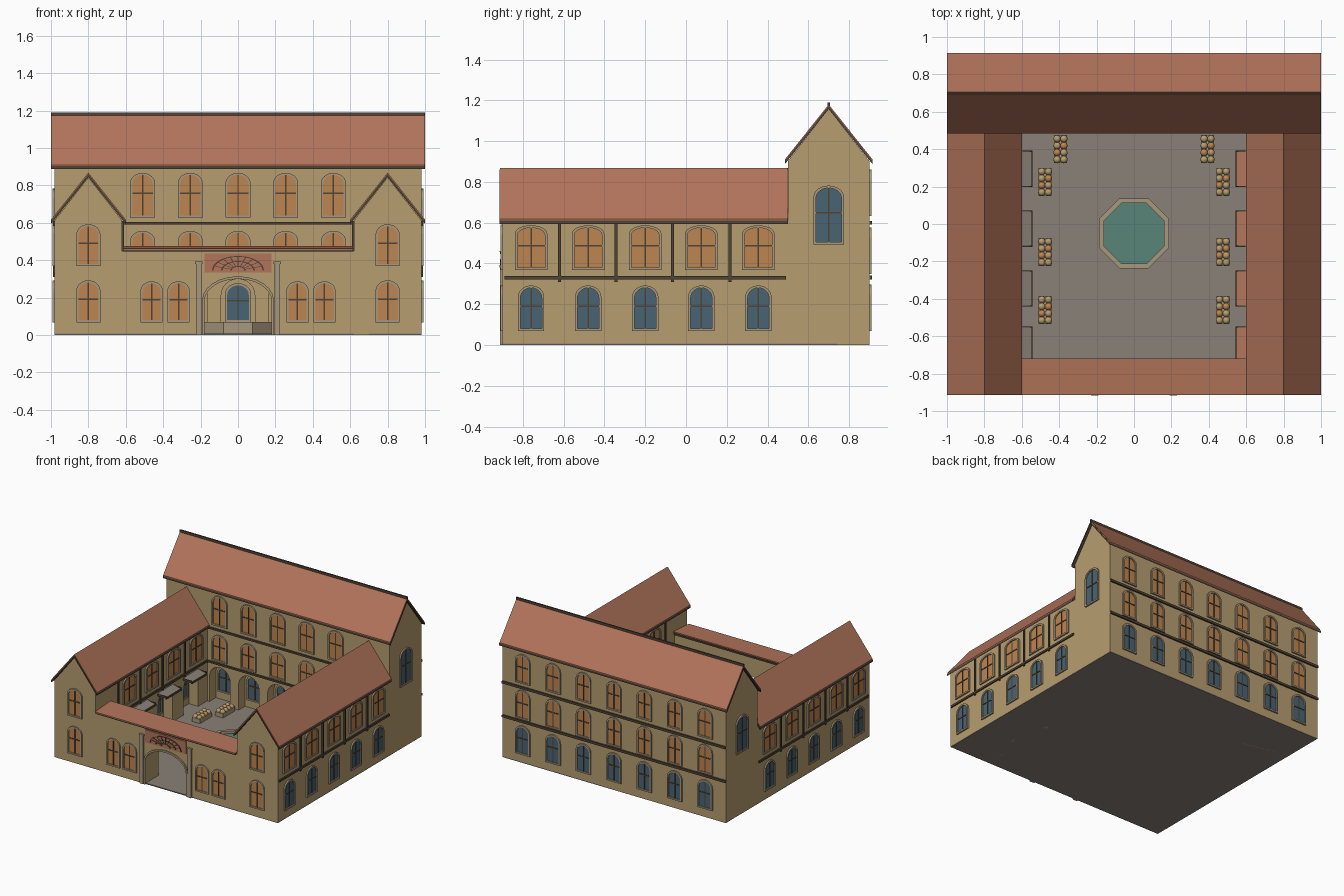
import bpy, bmesh, math
from mathutils import Matrix, Vector

cube = bpy.data.objects.get("Cube")
if cube:
    bpy.data.objects.remove(cube)


def linear(c):
    c /= 255
    return c / 12.92 if c < 0.04 else ((c + 0.055) / 1.055) ** 2.4


PALETTE = {
    "plaster": (182, 157, 111), "roof_tile": (178, 116, 90), "dark_wood": (80, 68, 54),
    "paving": (138, 129, 119), "stone": (168, 152, 126), "amber_glass": (190, 133, 80),
    "blue_glass": (74, 100, 116), "water": (88, 132, 120),
}
MATS = {}
for name, rgb in PALETTE.items():
    m = bpy.data.materials.new(name)
    m.use_nodes = True
    col = [linear(c) for c in rgb] + [1]
    m.diffuse_color = col
    m.node_tree.nodes["Principled BSDF"].inputs["Base Color"].default_value = col
    MATS[name] = m
INDEX = {name: i for i, name in enumerate(PALETTE)}


# ---- helpers: profiles live in (u, v) and are pushed out along depth d (towards -y)
def prism(bm, pts, d0, d1, mat):
    a = [bm.verts.new((u, -d0, v)) for u, v in pts]
    b = [bm.verts.new((u, -d1, v)) for u, v in pts]
    faces = [bm.faces.new(a), bm.faces.new(b)]
    for i in range(len(pts)):
        j = (i + 1) % len(pts)
        faces.append(bm.faces.new((a[i], a[j], b[j], b[i])))
    for f in faces:
        f.material_index = INDEX[mat]


def box(bm, u0, u1, v0, v1, d0, d1, mat):
    prism(bm, [(u0, v0), (u1, v0), (u1, v1), (u0, v1)], d0, d1, mat)


def band(bm, outer, inner, d0, d1, mat, closed=True):
    n = len(outer)
    for i in range(n if closed else n - 1):
        j = (i + 1) % n
        prism(bm, [outer[i], outer[j], inner[j], inner[i]], d0, d1, mat)


def mesh_of(bm, name):
    bmesh.ops.recalc_face_normals(bm, faces=bm.faces)
    me = bpy.data.meshes.new(name)
    bm.to_mesh(me)
    bm.free()
    for m in MATS.values():
        me.materials.append(m)
    return me


def place(name, mesh, loc=(0, 0, 0), angle=0):
    if not isinstance(mesh, bpy.types.Mesh):
        mesh = mesh_of(mesh, name)
    ob = bpy.data.objects.new(name, mesh)
    ob.matrix_world = Matrix.Translation(loc) @ Matrix.Rotation(math.radians(angle), 4, "Z")
    bpy.context.scene.collection.objects.link(ob)
    return ob


def arch(w, top, rise, z0=0.0, n=12):
    arc = [(-w / 2 * math.cos(math.pi * i / n), top - rise + rise * math.sin(math.pi * i / n))
           for i in range(n + 1)]
    return [(-w / 2, z0)] + arc + [(w / 2, z0)]


def arcade_wall(u0, u1, top, centres, w, h, rise):
    pts = [(u0, 0)]
    for c in sorted(centres):
        pts += [(c + u, v) for u, v in arch(w, h, rise)]
    return pts + [(u1, 0), (u1, top), (u0, top)]


cache = {}


def window(name, loc, angle, w, h, rise, glass):
    key = (w, h, rise, glass)
    if key not in cache:
        bm = bmesh.new()
        t = 0.012
        prism(bm, arch(w, h, rise), -0.002, 0.003, glass)
        band(bm, arch(w + 2 * t, h + t, rise + t / 2, -t), arch(w, h, rise), -0.002, 0.011, "stone")
        box(bm, -0.004, 0.004, 0, h, 0, 0.007, "dark_wood")
        box(bm, -w / 2, w / 2, h * 0.53, h * 0.53 + 0.008, 0, 0.007, "dark_wood")
        cache[key] = mesh_of(bm, "window")
    place(name, cache[key], loc, angle)


def gable_roof(name, half, eave, ridge, d0, d1, loc, angle):
    def chevron(drop, t):
        e, r = eave - drop, ridge - drop
        return [(-half, e), (0, r), (half, e), (half, e - t), (0, r - t), (-half, e - t)]
    bm = bmesh.new()
    prism(bm, chevron(0, 0.007), d0 + 0.003, d1 - 0.003, "roof_tile")
    prism(bm, chevron(0.007, 0.016), d0, d1, "dark_wood")
    place(name, bm, loc, angle)


# ---- ground and courtyard
bm = bmesh.new()
box(bm, -0.98, 0.98, 0, 0.008, -0.9, 0.9, "paving")
place("courtyard_floor", bm)

# ---- rear main building
BAYS = [-0.51, -0.255, 0, 0.255, 0.51]
bm = bmesh.new()
section = [(-0.12, 0), (0.2, 0), (0.2, 0.902), (0, 1.158), (-0.2, 0.902), (-0.2, 0.34), (-0.12, 0.34)]
prism(bm, section, -0.98, 0.98, "plaster")
place("rear_building", bm, (0, 0.7, 0), 90)
bm = bmesh.new()
prism(bm, arcade_wall(-0.98, 0.98, 0.34, BAYS, 0.18, 0.3, 0.09), -0.58, -0.5, "plaster")
place("rear_arcade", bm)
gable_roof("rear_roof", 0.215, 0.91, 1.18, -1, 1, (0, 0.7, 0), 90)
bm = bmesh.new()
box(bm, -1, 1, 1.172, 1.19, -0.706, -0.694, "dark_wood")
for z in (0.322, 0.59):
    box(bm, -0.62, 0.62, z, z + 0.014, -0.505, -0.488, "dark_wood")
    box(bm, -0.98, 0.98, z, z + 0.018, -0.912, -0.89, "dark_wood")
place("rear_beams", bm)
for x in BAYS:
    window("rear_court_window", (x, 0.5, 0.64), 0, 0.11, 0.215, 0.05, "amber_glass")
    window("rear_court_window", (x, 0.5, 0.36), 0, 0.11, 0.185, 0.05, "amber_glass")
    window("arcade_door", (x, 0.58, 0.08), 0, 0.115, 0.185, 0.05, "blue_glass")
for i in range(-3, 4):
    for z, glass in ((0.08, "blue_glass"), (0.36, "amber_glass"), (0.645, "amber_glass")):
        window("rear_window", (i * 0.267, 0.9, z), 180, 0.105, 0.205, 0.05, glass)

# ---- side wings
WING_Y = [-0.76, -0.48, -0.2, 0.075, 0.355]
STALL_Y = [-0.645, -0.345, -0.025, 0.295]
for s, side in ((1, "left"), (-1, "right")):
    bm = bmesh.new()
    section = [(0.7, 0), (0.98, 0), (0.98, 0.613), (0.8, 0.843), (0.62, 0.613), (0.62, 0.34), (0.7, 0.34)]
    prism(bm, [(s * u, v) for u, v in section], -0.5, 0.9, "plaster")
    place(side + "_wing", bm)
    bm = bmesh.new()
    prism(bm, arcade_wall(-0.9, 0.5, 0.34, STALL_Y, 0.18, 0.3, 0.09), s * 0.62, s * 0.7, "plaster")
    place(side + "_wing_arcade", bm, (0, 0, 0), 90)
    gable_roof(side + "_wing_roof", 0.2, 0.617, 0.868, -0.5, 0.915, (s * 0.8, 0, 0), 0)

    # timber framing on the outer and courtyard faces
    bm = bmesh.new()
    for x, y0 in ((0.98, -0.89), (0.62, -0.74)):
        a, b = s * (x - 0.01), s * (x + 0.01)
        box(bm, y0, 0.49, 0.322, 0.338, a, b, "dark_wood")
        for y in (-0.62, -0.343, -0.067, 0.215):
            box(bm, y - 0.007, y + 0.007, 0.31, 0.61, a, b, "dark_wood")
    place(side + "_wing_timbers", bm, (0, 0, 0), 90)

    for y in WING_Y:
        window(side + "_wing_upper_window", (s * 0.98, y, 0.38), 90 * s, 0.135, 0.195, 0.035, "amber_glass")
        window(side + "_wing_lower_window", (s * 0.98, y, 0.08), 90 * s, 0.105, 0.2, 0.05, "blue_glass")
    for y in WING_Y[1:]:
        window(side + "_wing_court_window", (s * 0.62, y, 0.38), -90 * s, 0.135, 0.195, 0.035, "amber_glass")
    for y in STALL_Y:
        window(side + "_wing_door", (s * 0.7, y, 0.08), -90 * s, 0.115, 0.185, 0.05, "blue_glass")
    for z in (0.08, 0.38):
        window(side + "_gable_window", (s * 0.8, -0.9, z), 0, 0.105, 0.2, 0.05, "amber_glass")
    for x in (0.318, 0.462):
        window(side + "_front_window", (s * x, -0.9, 0.08), 0, 0.095, 0.195, 0.045, "amber_glass")
    window(side + "_end_window", (s * 0.98, 0.7, 0.505), 90 * s, 0.125, 0.265, 0.05, "blue_glass")

    # stall awnings with a timber edge
    for y in STALL_Y:
        bm = bmesh.new()
        slope = [(s * 0.62, 0.305), (s * 0.55, 0.29), (s * 0.55, 0.283), (s * 0.62, 0.298)]
        prism(bm, slope, -0.095, 0.095, "roof_tile" if s > 0 else "paving")
        box(bm, s * 0.543, s * 0.551, 0.275, 0.291, -0.097, 0.097, "dark_wood")
        for d in (-0.097, 0.091):
            box(bm, s * 0.545, s * 0.62, 0.283, 0.3, d, d + 0.006, "dark_wood")
        place(side + "_awning", bm, (0, y, 0))

# ---- front wall with gateway
bm = bmesh.new()
prism(bm, arcade_wall(-0.625, 0.625, 0.45, [0], 0.36, 0.3, 0.12), 0.74, 0.9, "plaster")
place("front_wall", bm)
bm = bmesh.new()
prism(bm, [(-0.915, 0.462), (-0.72, 0.475), (-0.72, 0.465), (-0.915, 0.455)], -0.615, 0.615, "roof_tile")
box(bm, -0.912, -0.725, 0.446, 0.458, -0.612, 0.612, "dark_wood")
place("front_wall_roof", bm, (0, 0, 0), 90)
bm = bmesh.new()
band(bm, arch(0.384, 0.314, 0.13), arch(0.36, 0.3, 0.12), 0.895, 0.91, "stone", closed=False)
for x in (-0.21, 0.21):
    box(bm, x - 0.015, x + 0.015, 0, 0.38, 0.895, 0.913, "stone")
    box(bm, x - 0.019, x + 0.019, 0.38, 0.392, 0.895, 0.916, "stone")
place("gate_surround", bm)

# fan grille over the gate
bm = bmesh.new()
box(bm, -0.18, 0.18, 0.335, 0.435, 0.898, 0.908, "roof_tile")


def fan(r, a):
    return (r * 0.14 * math.cos(a), 0.345 + r * 0.078 * math.sin(a))


angles = [math.pi * i / 10 for i in range(11)]
for r in (1, 0.65, 0.3):
    band(bm, [fan(r, a) for a in angles], [fan(r - 0.06, a) for a in angles], 0.9, 0.912, "dark_wood", False)
for a in angles[1:-1]:
    prism(bm, [fan(0.25, a - 0.06), fan(1, a - 0.02), fan(1, a + 0.02), fan(0.25, a + 0.06)], 0.9, 0.911, "dark_wood")
place("gate_fan_panel", bm)

# ---- octagonal fountain
bm = bmesh.new()


def octagon(r):
    return [(r * math.cos(math.pi * (i + 0.5) / 4), r * math.sin(math.pi * (i + 0.5) / 4)) for i in range(8)]


band(bm, octagon(0.203), octagon(0.175), -0.07, -0.005, "stone")
prism(bm, octagon(0.177), -0.05, -0.005, "water")
bm.transform(Matrix.Rotation(math.radians(90), 4, "X"))
bm.transform(Matrix.Translation((0, -0.05, 0)))
if max(v.co.z for v in bm.verts) <= 0:
    bm.transform(Matrix.Scale(-1, 4, Vector((0, 0, 1))))
place("fountain", bm)

# ---- produce crates
bm = bmesh.new()
box(bm, -0.035, 0.035, 0.008, 0.04, -0.075, 0.075, "stone")
for i in range(8):
    spot = Vector(((i % 2 - 0.5) * 0.036, (i // 2 - 1.5) * 0.037, 0.046))
    ball = bmesh.ops.create_icosphere(bm, subdivisions=2, radius=0.02, matrix=Matrix.Translation(spot))
    for f in {f for v in ball["verts"] for f in v.link_faces}:
        f.material_index = INDEX["amber_glass" if i in (2, 5) else "plaster"]
        f.smooth = True
crate = mesh_of(bm, "produce_crate")
for s in (-1, 1):
    for y in (-0.46, -0.15, 0.225):
        place("produce_crate", crate, (s * 0.475, y, 0))
    place("produce_crate", crate, (s * 0.393, 0.4, 0))
